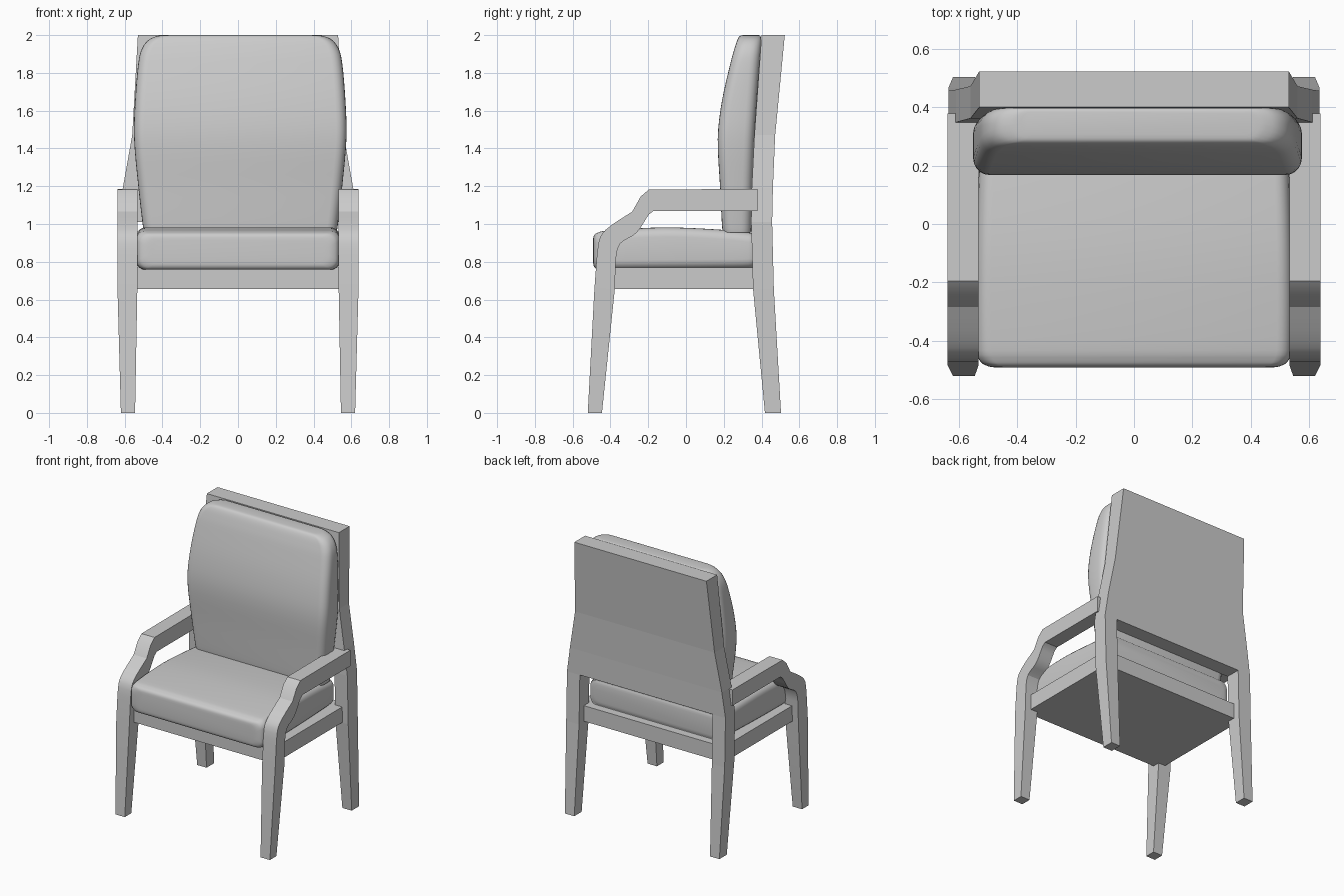
import bpy, bmesh, math

if "Cube" in bpy.data.objects:
    bpy.data.objects.remove(bpy.data.objects["Cube"])


def loft(name, rings, smooth=None, mirror=False):
    """Skin a list of equal-length point rings and cap both ends."""
    bm = bmesh.new()
    vs = [[bm.verts.new(p) for p in ring] for ring in rings]
    n = len(vs[0])
    for a, b in zip(vs, vs[1:]):
        for i in range(n):
            j = (i + 1) % n
            bm.faces.new((a[i], a[j], b[j], b[i]))
    bm.faces.new(vs[0][::-1])
    bm.faces.new(vs[-1])
    bmesh.ops.recalc_face_normals(bm, faces=bm.faces)
    me = bpy.data.meshes.new(name)
    bm.to_mesh(me)
    bm.free()
    ob = bpy.data.objects.new(name, me)
    bpy.context.collection.objects.link(ob)
    if mirror:
        ob.modifiers.new("mirror", 'MIRROR')
    if smooth:
        bpy.ops.object.select_all(action='DESELECT')
        ob.select_set(True)
        bpy.context.view_layer.objects.active = ob
        bpy.ops.object.shade_smooth_by_angle(angle=math.radians(smooth))
    return ob


def rounded(hw, lo, hi, r, seg=5):
    """Rounded rectangle, half width hw, second axis from lo to hi."""
    r = min(r, (hi - lo) * 0.49)
    pts = []
    for k, (sx, c) in enumerate(((1, hi), (-1, hi), (-1, lo), (1, lo))):
        cx, cy = sx * (hw - r), c - r if c == hi else c + r
        for i in range(seg + 1):
            a = math.pi / 2 * (k + i / seg)
            pts.append((cx + r * math.cos(a), cy + r * math.sin(a)))
    return pts


def interp(rows, steps=4):
    """Catmull-Rom refinement of rows of numbers."""
    out = []
    for i in range(len(rows) - 1):
        p0, p1, p2 = rows[max(i - 1, 0)], rows[i], rows[i + 1]
        p3 = rows[min(i + 2, len(rows) - 1)]
        for s in range(steps):
            t = s / steps
            out.append([0.5 * (2 * b + (c - a) * t + (2 * a - 5 * b + 4 * c - d) * t * t
                               + (3 * b - a - 3 * c + d) * t ** 3)
                        for a, b, c, d in zip(p0, p1, p2, p3)])
    return out + [list(rows[-1])]


# Front legs flowing into the armrests: outer y,z / inner y,z
bend = interp([(-0.472, 0.83, -0.372, 0.81), (-0.455, 0.93, -0.35, 0.895),
               (-0.40, 0.99, -0.265, 0.95), (-0.285, 1.065, -0.21, 1.03)], 3)
path = [(-0.52, 0, -0.445, 0), (-0.485, 0.655, -0.377, 0.655)] + bend + [
    (-0.24, 1.145, -0.195, 1.052), (-0.196, 1.183, -0.17, 1.07), (0.378, 1.185, 0.378, 1.07)]
rings = []
for k, (yo, zo, yi, zi) in enumerate(path):
    x0, x1 = (0.545, 0.62) if k == 0 else (0.533, 0.638)
    rings.append([(x0, yo, zo), (x1, yo, zo), (x1, yi, zi), (x0, yi, zi)])
loft("front_leg_and_armrest", rings, 25, mirror=True)

# Back legs: z, inner x, outer x, front y, back y
loft("back_leg", [[(a, f, z), (b, f, z), (b, k, z), (a, k, z)] for z, a, b, f, k in (
    (0, 0.545, 0.62, 0.418, 0.503),
    (0.655, 0.533, 0.636, 0.355, 0.465),
    (1.01, 0.533, 0.636, 0.345, 0.456))], mirror=True)

# Tapering back board: z, half width, front y, back y
loft("back_board", [[(-w, f, z), (w, f, z), (w, k, z), (-w, k, z)] for z, w, f, k in (
    (1.01, 0.636, 0.345, 0.456), (1.19, 0.61, 0.348, 0.46),
    (1.47, 0.56, 0.362, 0.472), (2.0, 0.53, 0.40, 0.523))])

# Seat frame slab
loft("seat_frame", [[(-0.59, -0.43, z), (0.59, -0.43, z), (0.59, 0.41, z), (-0.59, 0.41, z)]
                    for z in (0.657, 0.77)])

# Seat cushion: y, half width, bottom z, top z
seat = [(-0.492, 0.46, 0.80, 0.915), (-0.487, 0.50, 0.775, 0.94), (-0.465, 0.53, 0.76, 0.955),
        (-0.40, 0.54, 0.758, 0.967), (-0.12, 0.54, 0.76, 0.982), (0.15, 0.532, 0.762, 0.972),
        (0.33, 0.525, 0.765, 0.955), (0.352, 0.515, 0.775, 0.945), (0.358, 0.49, 0.80, 0.92)]
loft("seat_cushion", [[(x, y, z) for x, z in rounded(w, lo, hi, 0.05)]
                      for y, w, lo, hi in interp(seat)], 50)

# Back cushion: z, half width, front y, back y
back = [(0.955, 0.51, 0.195, 0.345), (1.0, 0.517, 0.19, 0.347), (1.2, 0.54, 0.18, 0.352),
        (1.45, 0.562, 0.168, 0.362), (1.65, 0.557, 0.19, 0.375), (1.85, 0.54, 0.235, 0.39),
        (1.93, 0.52, 0.257, 0.396), (1.975, 0.485, 0.272, 0.398), (1.995, 0.44, 0.285, 0.394),
        (2.0, 0.40, 0.305, 0.385)]
ob = loft("back_cushion", [[(x, y, z) for x, y in rounded(w, lo, hi, 0.055)]
                           for z, w, lo, hi in interp(back)], 50)
for v in ob.data.vertices:
    v.co.x += 0.012
